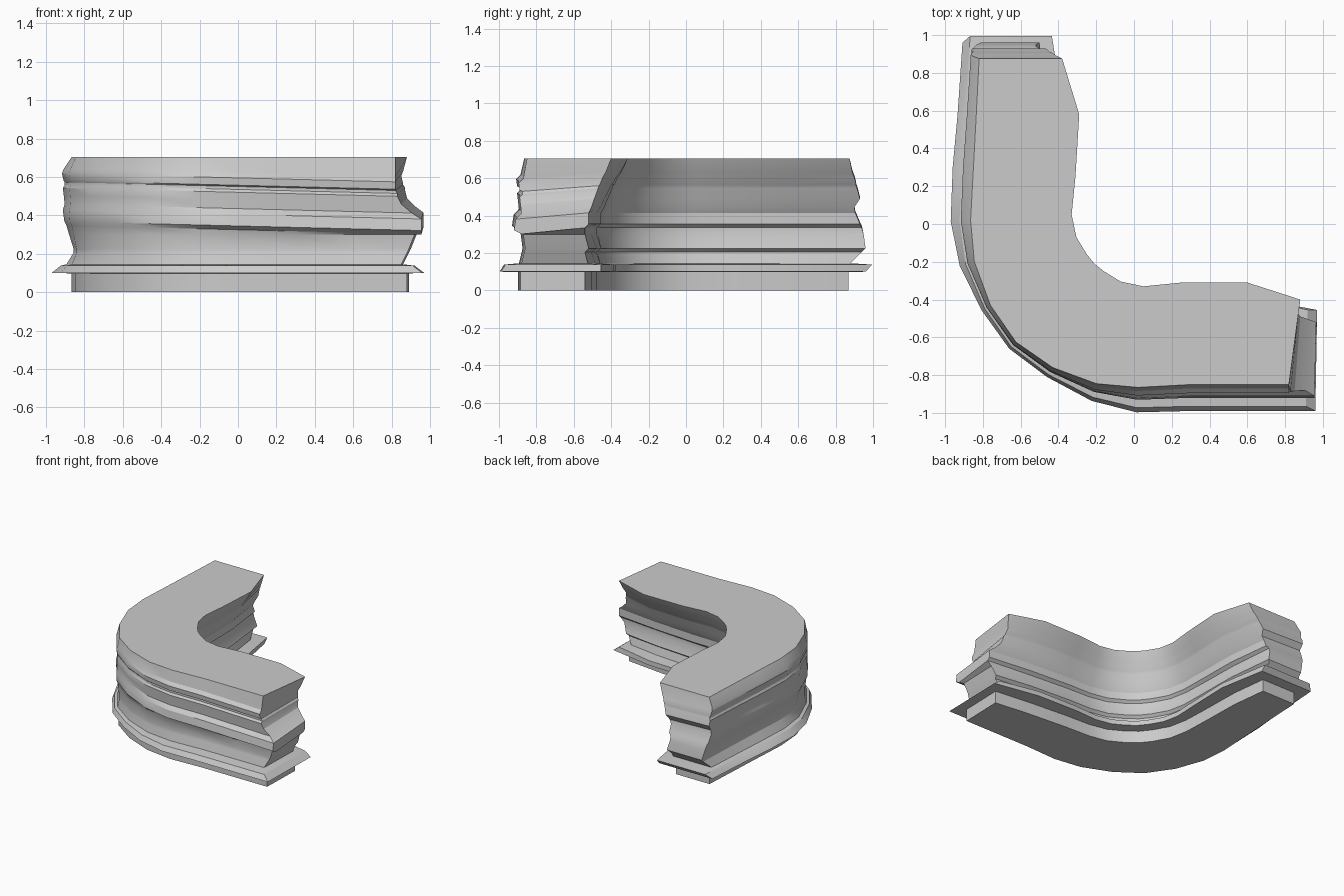
import bpy, bmesh
from math import sin, cos, radians

# Plan of the top edge: outer xy, inner xy, facing angle, outer relief scale, inner setback scale.
# Shared bend, from straight arm to the diagonal; the other side mirrors across y = x.
BEND = [
    ((0.30, -0.85), (0.25, -0.31), 0, 1.0, 1.2),
    ((0.02, -0.865), (0.05, -0.33), 3, 0.95, 1.0),
    ((-0.20, -0.845), (-0.07, -0.305), 15, 0.7, 1.0),
    ((-0.43, -0.76), (-0.16, -0.25), 30, 0.45, 1.0),
    ((-0.625, -0.625), (-0.21, -0.21), 45, 0.4, 1.0),
]
RIGHT = [((0.87, -0.85), (0.88, -0.40), 0, 1.0, 1.0),
         ((0.60, -0.85), (0.60, -0.31), 0, 1.0, 1.4)] + BEND
BACK = [((0.88, -0.82), (0.88, -0.38), 0, 0.8, 1.0),
        ((0.58, -0.835), (0.58, -0.29), 0, 0.9, 1.4)] + BEND

# Moulding profile:
# height, front relief, left relief, inner setback, right end, back end, corner skew
LAYERS = [
    (0.000, 0.035, 0.00, 0.140, 0.01, -0.01, 0),     # plinth
    (0.098, 0.035, 0.00, 0.140, 0.01, -0.01, 0),
    (0.100, 0.140, 0.11, 0.055, 0.09, 0.08, 0),      # ledge
    (0.138, 0.115, 0.06, 0.055, 0.04, 0.115, 0),
    (0.145, 0.030, 0.03, 0.125, -0.02, 0.00, 0),     # lower cove
    (0.205, 0.015, -0.01, 0.140, 0.01, 0.06, 0),
    (0.225, 0.010, -0.01, 0.120, 0.02, 0.08, 0),
    (0.300, 0.020, 0.015, 0.140, 0.05, 0.07, 0),
    (0.335, 0.030, 0.03, 0.140, 0.085, 0.06, 0),
    (0.355, 0.070, 0.04, 0.120, 0.085, 0.05, 0),     # middle band
    (0.415, 0.060, 0.05, 0.120, 0.085, 0.025, 0),
    (0.445, 0.030, 0.04, 0.105, 0.045, 0.02, -0.01),
    (0.490, 0.035, 0.045, 0.090, 0.00, 0.05, -0.02),  # thin upper beads
    (0.530, 0.040, 0.05, 0.075, -0.01, 0.04, -0.03),
    (0.545, 0.025, 0.04, 0.070, -0.01, 0.035, -0.03),
    (0.560, 0.025, 0.04, 0.065, -0.02, 0.03, -0.03),
    (0.567, 0.040, 0.045, 0.060, -0.02, 0.03, -0.03),
    (0.605, 0.045, 0.055, 0.045, -0.03, 0.02, -0.02),  # crown
    (0.630, 0.020, 0.045, 0.030, -0.02, 0.01, -0.03),
    (0.705, 0.000, 0.00, 0.000, 0.00, -0.005, -0.05),
]


def arm(plan, relief, shared, setback, end, skew):
    """Offset one arm for a layer, free end to diagonal, relief easing to the shared value."""
    out = []
    for i, (o, n, ang, k, ki) in enumerate(plan):
        dx, dy = -sin(radians(ang)), -cos(radians(ang))
        r = k * (relief + (shared - relief) * ang / 45)
        e = end if i == 0 else 0.0
        s = skew if i == 0 else 0.0
        out.append(((o[0] + dx * r + e + s, o[1] + dy * r),
                    (n[0] + dx * setback * ki + e, n[1] + dy * setback * ki)))
    return out


def flip(p):
    return (p[1], p[0])


# Loft the layers into one closed curved wall; outer mouldings dip toward the right end
bm = bmesh.new()
rings = []
for z, front, left, setback, end_r, end_b, skew in LAYERS:
    mid = (front + left) / 2
    right = arm(RIGHT, front, mid, setback, end_r, skew)
    back = arm(BACK, left, mid, setback, end_b, 0)
    st = right + [(flip(o), flip(n)) for o, n in reversed(back[:-1])]
    tilt = 0.025 if 0.3 < z < 0.7 else 0.0
    rings.append([[bm.verts.new((o[0], o[1], z - tilt * (o[0] + 0.4))),
                   bm.verts.new((n[0], n[1], z))] for o, n in st])

count = len(rings[0])
for a, b in zip(rings, rings[1:]):
    for i in range(count - 1):
        for side in (0, 1):
            bm.faces.new((a[i][side], a[i + 1][side], b[i + 1][side], b[i][side]))
    for i in (0, count - 1):
        bm.faces.new((a[i][0], a[i][1], b[i][1], b[i][0]))

# Flat underside and top
for r in (rings[0], rings[-1]):
    for s, t in zip(r, r[1:]):
        bm.faces.new((s[0], s[1], t[1], t[0]))

bmesh.ops.recalc_face_normals(bm, faces=bm.faces)
mesh = bpy.data.meshes.new("curved_moulded_wall")
bm.to_mesh(mesh)
bm.free()
wall = bpy.data.objects.new("curved_moulded_wall", mesh)
bpy.context.collection.objects.link(wall)
bpy.context.view_layer.objects.active = wall
wall.select_set(True)
bpy.ops.object.shade_smooth_by_angle(angle=radians(25))
